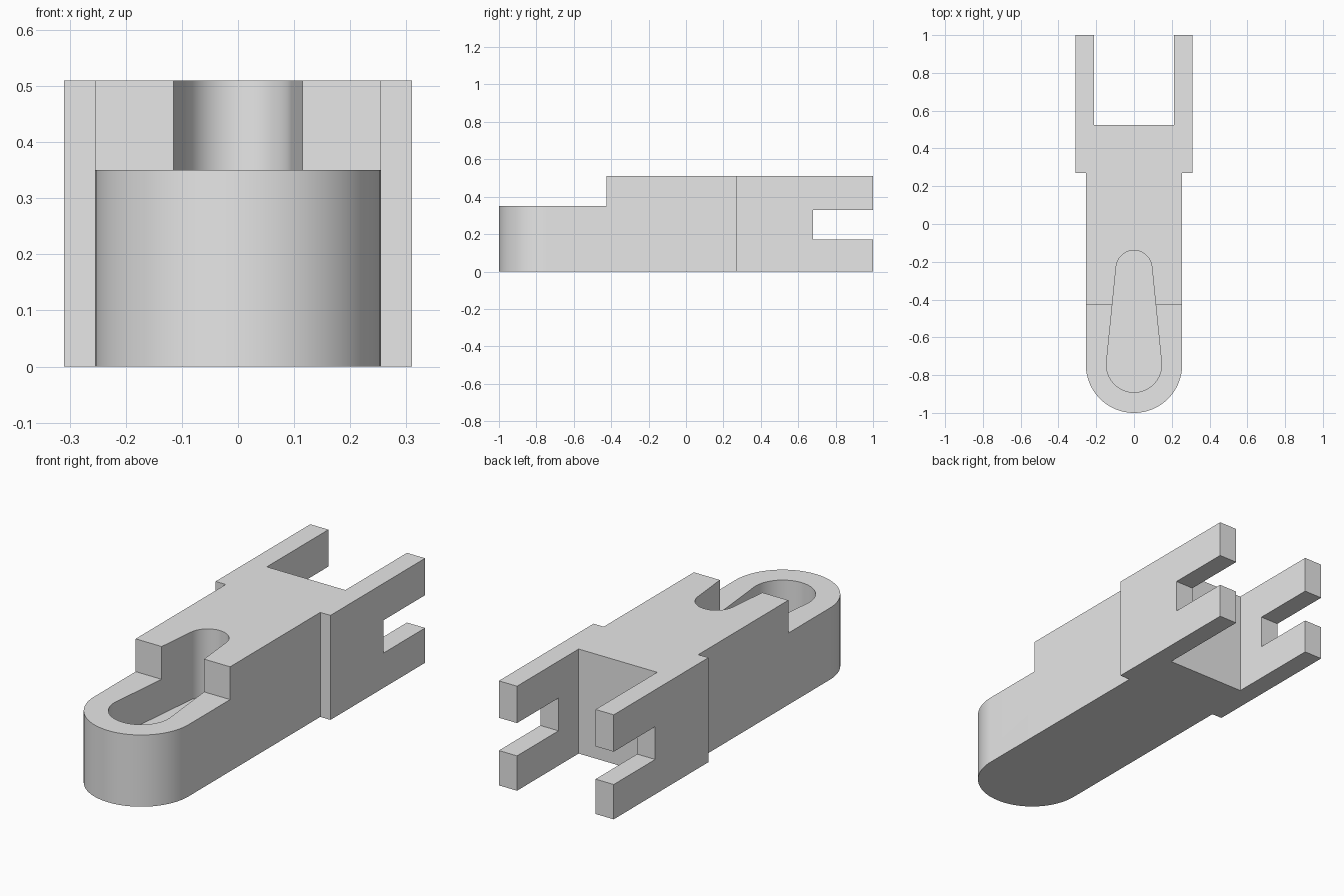
import bpy, bmesh, math

if "Cube" in bpy.data.objects:
    bpy.data.objects.remove(bpy.data.objects["Cube"])

grey = bpy.data.materials.new("plain_grey")
grey.diffuse_color = (0.8, 0.8, 0.8, 1)
grey.use_nodes = True
grey.node_tree.nodes["Principled BSDF"].inputs["Base Color"].default_value = grey.diffuse_color


def arc(cy, r, a0, a1, n):
    """Points on a circle centred on x = 0, angles in degrees."""
    return [(r * math.cos(math.radians(a0 + (a1 - a0) * i / n)),
             cy + r * math.sin(math.radians(a0 + (a1 - a0) * i / n)))
            for i in range(n + 1)]


def prism(name, outline, z0, z1):
    """Extrude a counter-clockwise outline from z0 up to z1."""
    bm = bmesh.new()
    face = bm.faces.new([bm.verts.new((x, y, z0)) for x, y in outline])
    top = bmesh.ops.extrude_face_region(bm, geom=[face], use_keep_orig=True)
    verts = [g for g in top["geom"] if isinstance(g, bmesh.types.BMVert)]
    bmesh.ops.translate(bm, verts=verts, vec=(0, 0, z1 - z0))
    bmesh.ops.recalc_face_normals(bm, faces=bm.faces)
    mesh = bpy.data.meshes.new(name)
    bm.to_mesh(mesh)
    bm.free()
    mesh.materials.append(grey)
    obj = bpy.data.objects.new(name, mesh)
    bpy.context.collection.objects.link(obj)
    return obj


def box(x, y0, y1):
    return [(-x, y0), (x, y0), (x, y1), (-x, y1)]


# Body outline: rounded nose, straight shank, wider fork with two prongs
right_side = [(0.255, 0.27), (0.31, 0.27), (0.31, 1), (0.212, 1), (0.212, 0.525)]
left_side = [(-x, y) for x, y in reversed(right_side)]
body = prism("forked_body", arc(-0.745, 0.255, -180, 0, 48) + right_side + left_side, 0, 0.51)

# Teardrop pocket: two arcs joined by tangent lines
big_y, big_r, small_y, small_r = -0.745, 0.146, -0.235, 0.095
tilt = math.degrees(math.asin((big_r - small_r) / (small_y - big_y)))
teardrop = (arc(big_y, big_r, -180 - tilt, tilt, 40)
            + arc(small_y, small_r, tilt, 180 - tilt, 32))

cutters = [
    prism("nose_step_cutter", box(0.5, -1.2, -0.425), 0.35, 0.7),
    prism("prong_slot_cutter", box(0.5, 0.68, 1.2), 0.17, 0.33),
    prism("pocket_cutter", teardrop, 0.18, 0.8),
]

# Cut the step, the prong slots and the pocket
bpy.context.view_layer.objects.active = body
body.select_set(True)
for cutter in cutters:
    cutter.hide_render = True
    mod = body.modifiers.new(cutter.name, 'BOOLEAN')
    mod.operation = 'DIFFERENCE'
    mod.solver = 'EXACT'
    mod.object = cutter
    bpy.ops.object.modifier_apply(modifier=mod.name)
    bpy.data.objects.remove(cutter, do_unlink=True)

bpy.ops.object.shade_smooth_by_angle(angle=math.radians(30))
